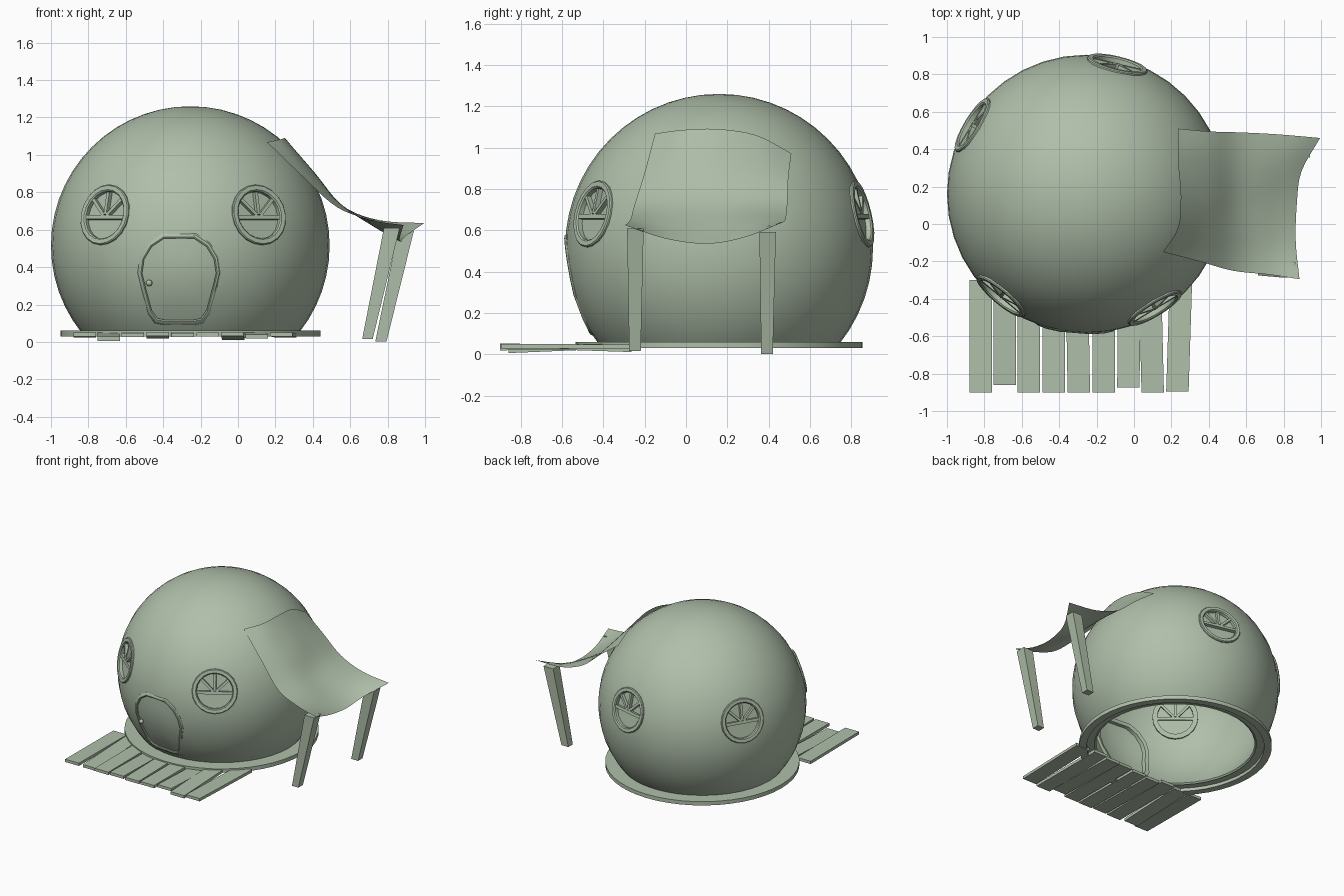
import bpy, bmesh, math, random
from mathutils import Vector, Matrix

if "Cube" in bpy.data.objects:
    bpy.data.objects.remove(bpy.data.objects["Cube"])

random.seed(4)
C = Vector((-0.255, 0.16, 0.515))   # dome centre
R = 0.745                           # dome radius
GREEN = bpy.data.materials.new("sage_green")
GREEN.diffuse_color = (0.43, 0.52, 0.40, 1)
GREEN.use_nodes = True
GREEN.node_tree.nodes["Principled BSDF"].inputs["Base Color"].default_value = GREEN.diffuse_color


def smooth(ob, angle):
    bpy.ops.object.select_all(action='DESELECT')
    bpy.context.view_layer.objects.active = ob
    ob.select_set(True)
    bpy.ops.object.shade_smooth_by_angle(angle=math.radians(angle))


def make(name, verts, faces, angle=35):
    me = bpy.data.meshes.new(name)
    me.from_pydata([tuple(v) for v in verts], [], faces)
    me.materials.append(GREEN)
    bm = bmesh.new()
    bm.from_mesh(me)
    bmesh.ops.recalc_face_normals(bm, faces=bm.faces)
    bm.to_mesh(me)
    bm.free()
    ob = bpy.data.objects.new(name, me)
    bpy.context.collection.objects.link(ob)
    smooth(ob, angle)
    return ob


def loft(loops, closed):
    """Join equal-length point loops with quads."""
    n, m = len(loops[0]), len(loops)
    verts = [p for l in loops for p in l]
    faces = [(i * n + j, i * n + (j + 1) % n, (i + 1) % m * n + (j + 1) % n, (i + 1) % m * n + j)
             for i in range(m if closed else m - 1) for j in range(n)]
    return verts, faces


def solid(name, low, high):
    """Closed solid between two loops."""
    n = len(low)
    v, f = loft([low, high], False)
    return make(name, v, f + [tuple(reversed(range(n))), tuple(range(n, 2 * n))])


def circle(mat, r, z, segs):
    return [mat @ Vector((r * math.cos(2 * math.pi * j / segs), r * math.sin(2 * math.pi * j / segs), z))
            for j in range(segs)]


def ring(name, profile, segs, mat):
    return make(name, *loft([circle(mat, r, z, segs) for r, z in profile], True))


def rect(cx, cy, z, hx, hy):
    return [Vector((cx + a * hx, cy + b * hy, z)) for a, b in ((-1, -1), (1, -1), (1, 1), (-1, 1))]


# dome shell, open underneath
bm = bmesh.new()
bmesh.ops.create_uvsphere(bm, u_segments=40, v_segments=28, radius=R, matrix=Matrix.Translation(C))
bmesh.ops.bisect_plane(bm, geom=bm.verts[:] + bm.edges[:] + bm.faces[:], plane_co=(0, 0, 0.05),
                       plane_no=(0, 0, 1), clear_inner=True)
me = bpy.data.meshes.new("dome")
bm.to_mesh(me)
bm.free()
me.materials.append(GREEN)
dome = bpy.data.objects.new("dome", me)
bpy.context.collection.objects.link(dome)
sol = dome.modifiers.new("thickness", 'SOLIDIFY')
sol.thickness = 0.015
sol.offset = -1


def cut(cutter):
    cutter.hide_render = True
    cutter.hide_viewport = True
    b = dome.modifiers.new("opening", 'BOOLEAN')
    b.operation = 'DIFFERENCE'
    b.object = cutter
    b.solver = 'EXACT'


# base ring
ring("base_ring", [(0.64, 0.03), (0.695, 0.03), (0.695, 0.06), (0.58, 0.06), (0.58, 0.055), (0.64, 0.055)],
     48, Matrix.Translation((C.x, C.y, 0)))

# round windows: opening, frame, pane, sill bar and fan of glazing bars
for k, (dx, dy) in enumerate([(-0.46, -0.55), (0.37, -0.615), (0.165, 0.69), (-0.61, 0.37)]):
    out = Vector((dx, dy, 0)).normalized() * 0.727 + Vector((0, 0, 0.168))
    out.normalize()
    right = Vector((0, 0, 1)).cross(out).normalized()
    up = out.cross(right)
    mat = Matrix.Translation(C) @ Matrix((right, up, out)).transposed().to_4x4()

    cut(solid(f"window_cutter_{k}", circle(mat, 0.145, 0.6, 24), circle(mat, 0.145, 0.85, 24)))
    ring(f"window_frame_{k}", [(0.165, 0.69), (0.165, 0.733), (0.16, 0.739), (0.137, 0.739),
                               (0.13, 0.732), (0.13, 0.69)], 20, mat)
    make(f"window_pane_{k}", circle(mat, 0.135, 0.708, 20), [tuple(range(20))])

    def bar(name, r0, r1, half, deg):
        m = mat @ Matrix.Translation((0, -0.012, 0)) @ Matrix.Rotation(math.radians(deg), 4, 'Z')
        c, h = (r0 + r1) / 2, (r1 - r0) / 2
        solid(name, [m @ p for p in rect(c, 0, 0.69, h, half)],
              [m @ p for p in rect(c, 0, 0.732, h, half)])

    bar(f"window_sill_bar_{k}", -0.132, 0.132, 0.011, 0)
    for i, deg in enumerate((45, 90, 135)):
        bar(f"window_fan_bar_{k}_{i}", 0.015, 0.138, 0.009, deg)

# door wrapped onto the dome
half = [(0.09, 0.58), (0.165, 0.53), (0.21, 0.455), (0.222, 0.37), (0.2, 0.28),
        (0.165, 0.15), (0.13, 0.1), (0.08, 0.09)]
outline = half + [(-x, z) for x, z in reversed(half)]
DX, DZ = -0.315, 0.335


def wrap(x, z, r):
    return Vector((x, C.y - math.sqrt(r * r - (x - C.x) ** 2 - (z - C.z) ** 2), z))


def door_points(s):
    return [(DX + x * s, DZ + (z - DZ) * s) for x, z in outline]


def door_loop(s, r):
    return [wrap(x, z, r) for x, z in door_points(s)]


cut(solid("door_cutter", *[[Vector((x, y, z)) for x, z in door_points(0.95)] for y in (-0.8, -0.1)]))
make("door_frame", *loft([door_loop(s, R + o) for s, o in
     ((1, -0.04), (1, 0.0), (0.97, 0.006), (0.92, 0.006), (0.89, 0.0), (0.89, -0.04))], True))
v, f = loft([door_loop(s, R - 0.01) for s in (0.9, 0.6, 0.3)], False)
v.append(wrap(DX, DZ, R - 0.01))
n = len(outline)
make("door_panel", v, f + [(2 * n + j, 2 * n + (j + 1) % n, 3 * n) for j in range(n)])

# door knob
bpy.ops.mesh.primitive_uv_sphere_add(segments=12, ring_count=8, radius=0.017,
                                     location=wrap(-0.475, 0.315, R + 0.005))
bpy.context.object.name = "door_knob"
bpy.context.object.data.materials.append(GREEN)
smooth(bpy.context.object, 60)

# bake the openings so their rims shade sharply
smooth(dome, 35)
bpy.ops.object.convert(target='MESH')
smooth(bpy.context.object, 25)

# deck planks: centre x, front y, front z, back z, skew
planks = [(-0.82, -0.9, 0.04, 0.036, 0), (-0.692, -0.86, 0.017, 0.04, 0), (-0.562, -0.9, 0.038, 0.04, 0),
          (-0.43, -0.9, 0.042, 0.03, 0), (-0.295, -0.9, 0.038, 0.04, -0.01), (-0.162, -0.9, 0.04, 0.04, 0),
          (-0.03, -0.875, 0.042, 0.022, 0.005), (0.1, -0.9, 0.03, 0.042, -0.015),
          (0.232, -0.895, 0.04, 0.036, 0.02)]
for i, (x, y, z, zb, skew) in enumerate(planks):
    def end(cx, cy, cz):
        return [Vector((cx + a * 0.06, cy, cz + b * 0.011)) for a, b in
                ((-1, -1), (1, -1), (1, 1), (-1, 1))]
    solid(f"deck_plank_{i}", end(x, y, z), end(x + skew, -0.28 + random.uniform(-0.03, 0.02), zb))

# canopy posts
solid("canopy_post_front", rect(0.692, -0.247, 0.015, 0.028, 0.028), rect(0.822, -0.245, 0.608, 0.042, 0.04))
solid("canopy_post_back", rect(0.764, 0.392, 0.002, 0.03, 0.028), rect(0.898, 0.395, 0.592, 0.042, 0.04))

# cloth canopy: rows run from the dome outwards
rows = [
    [(0.155, -0.15, 1.068), (0.235, -0.02, 1.085), (0.25, 0.15, 1.09), (0.235, 0.34, 1.06), (0.235, 0.51, 0.972)],
    [(0.35, -0.2, 0.88), (0.39, -0.04, 0.9), (0.41, 0.14, 0.905), (0.4, 0.34, 0.89), (0.4, 0.495, 0.85)],
    [(0.53, -0.25, 0.72), (0.55, -0.06, 0.735), (0.55, 0.12, 0.735), (0.55, 0.33, 0.735), (0.56, 0.49, 0.72)],
    [(0.72, -0.27, 0.65), (0.72, -0.08, 0.63), (0.72, 0.12, 0.62), (0.73, 0.31, 0.64), (0.76, 0.48, 0.65)],
    [(0.885, -0.295, 0.625), (0.865, -0.1, 0.56), (0.87, 0.1, 0.535), (0.895, 0.28, 0.565), (0.995, 0.46, 0.635)]]


def spline(pts, steps):
    """Catmull-Rom through the points."""
    p = [Vector(q) for q in pts]
    p = [2 * p[0] - p[1]] + p + [2 * p[-1] - p[-2]]
    res = []
    for i in range(1, len(p) - 2):
        a, b, c, d = p[i - 1:i + 3]
        for s in range(steps):
            t = s / steps
            res.append(0.5 * (2 * b + (c - a) * t + (2 * a - 5 * b + 4 * c - d) * t * t
                              + (3 * b - a - 3 * c + d) * t ** 3))
    return res + [p[-2]]


wide = [spline(r, 4) for r in rows]
cols = [spline(c, 5) for c in zip(*wide)]
m = len(cols[0])
make("cloth_canopy", [q for c in cols for q in c],
     [(i * m + j, i * m + j + 1, (i + 1) * m + j + 1, (i + 1) * m + j)
      for i in range(len(cols) - 1) for j in range(m - 1)], 60)
